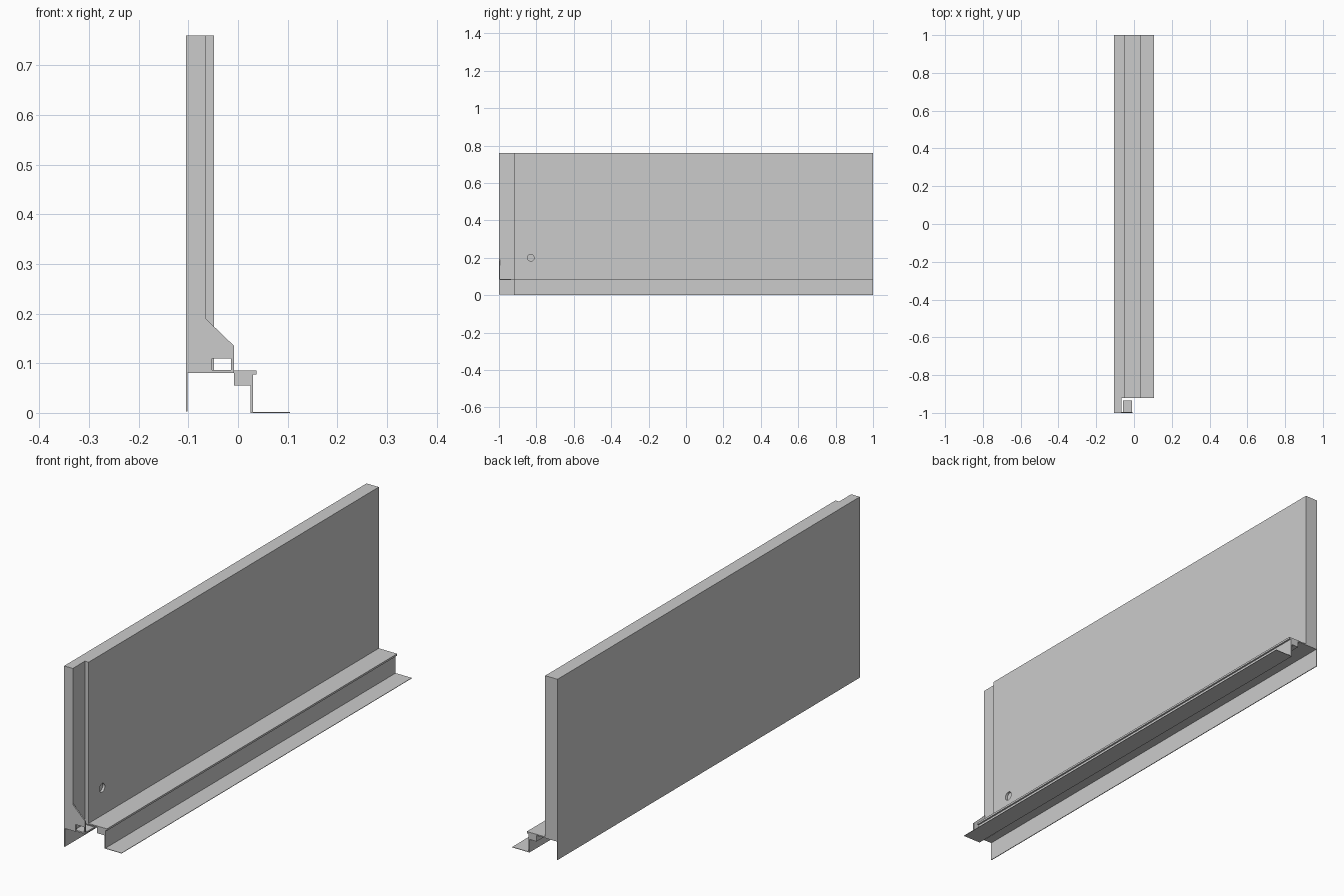
import bpy, bmesh, math
from mathutils import Vector

if "Cube" in bpy.data.objects:
    bpy.data.objects.remove(bpy.data.objects["Cube"])


def extrude(name, points, axis, start, end):
    """Extrude a 2D outline: axis 'z' takes (x, y) points, axis 'y' takes (x, z)."""
    bm = bmesh.new()
    if axis == 'z':
        verts = [bm.verts.new((a, b, start)) for a, b in points]
        step = Vector((0, 0, end - start))
    else:
        verts = [bm.verts.new((a, start, b)) for a, b in points]
        step = Vector((0, end - start, 0))
    face = bm.faces.new(verts)
    grown = bmesh.ops.extrude_face_region(bm, geom=[face], use_keep_orig=True)
    moved = [g for g in grown["geom"] if isinstance(g, bmesh.types.BMVert)]
    bmesh.ops.translate(bm, verts=moved, vec=step)
    bmesh.ops.recalc_face_normals(bm, faces=bm.faces)
    mesh = bpy.data.meshes.new(name)
    bm.to_mesh(mesh)
    bm.free()
    obj = bpy.data.objects.new(name, mesh)
    bpy.context.collection.objects.link(obj)
    return obj


def rect(x0, x1, v0, v1):
    return [(x0, v0), (x1, v0), (x1, v1), (x0, v1)]


# Main panel, stepped back at its front end
panel = extrude("panel", [(-0.105, -1), (-0.065, -1), (-0.065, -0.92),
                          (-0.048, -0.92), (-0.048, 1), (-0.105, 1)], 'z', 0.08, 0.76)

# Shallow round finger recess in the panel face
bpy.ops.mesh.primitive_cylinder_add(vertices=24, radius=0.018, depth=0.02,
                                    location=(-0.048, -0.83, 0.2),
                                    rotation=(0, math.pi / 2, 0))
cutter = bpy.context.object
cutter.name = "recess_cutter"
cutter.hide_render = True
cutter.hide_set(True)
cut = panel.modifiers.new("recess", 'BOOLEAN')
cut.operation = 'DIFFERENCE'
cut.solver = 'EXACT'
cut.object = cutter

# Thin skirt hanging below the outer face
extrude("outer_skirt", rect(-0.105, -0.102, 0.003, 0.08), 'y', -1, 1)

# Sill with lip, step, riser and ground flange
extrude("sill", [(-0.048, 0.085), (0.037, 0.085), (0.037, 0.077), (0.030, 0.077),
                 (0.030, 0.002), (0.105, 0.002), (0.105, 0), (0.025, 0),
                 (0.025, 0.055), (-0.008, 0.055), (-0.008, 0.08), (-0.048, 0.08)],
        'y', -0.92, 1)

# End bracket: thin gusset plate with a window
extrude("end_bracket", [(-0.065, 0.19), (-0.008, 0.135), (-0.008, 0.08), (-0.014, 0.08),
                        (-0.014, 0.11), (-0.052, 0.11), (-0.052, 0.08), (-0.065, 0.08)],
        'y', -1, -0.994)

# Small foot plate behind the bracket
extrude("bracket_foot", rect(-0.058, -0.010, 0.08, 0.086), 'y', -0.998, -0.935)
